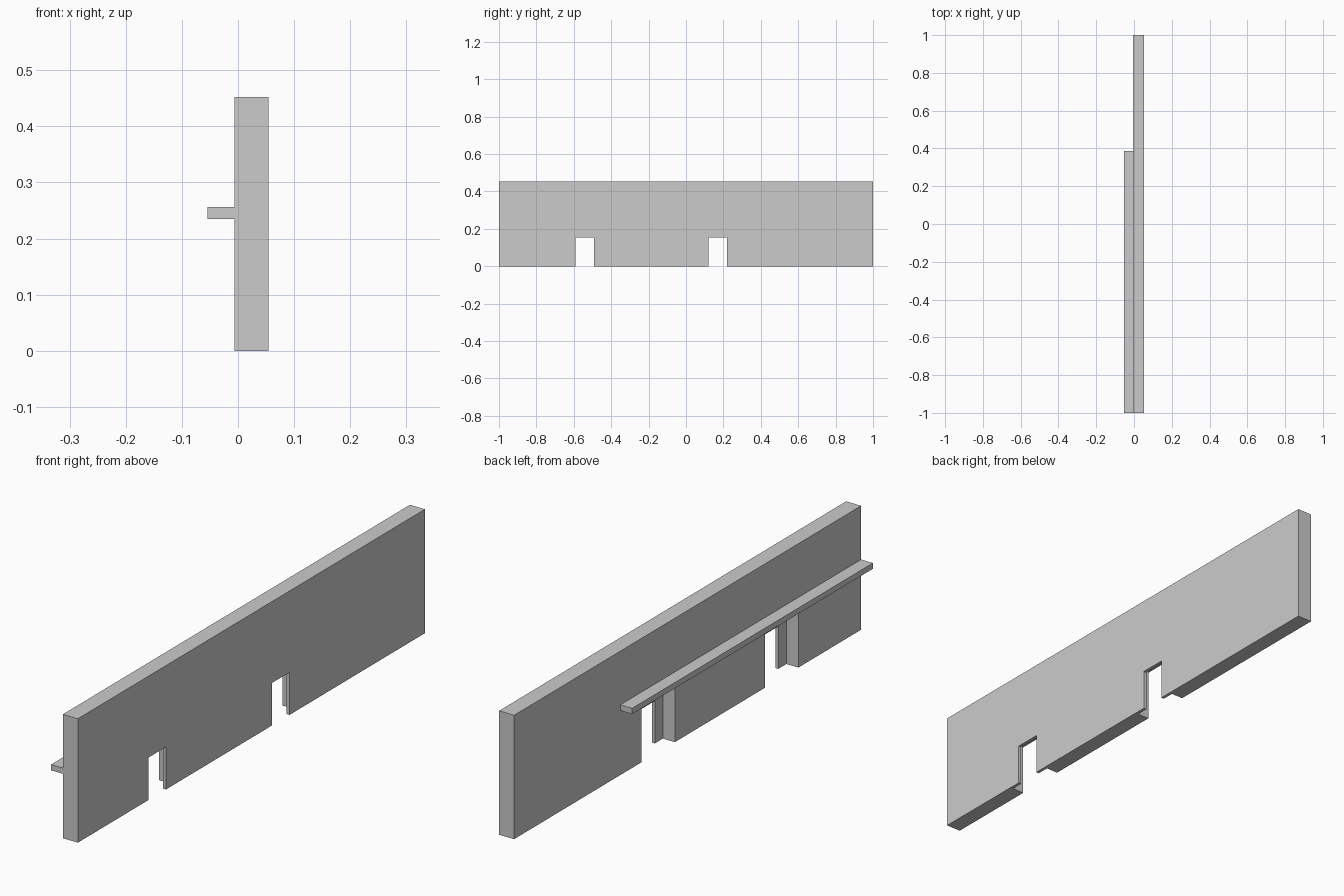
import bpy

if "Cube" in bpy.data.objects:
    bpy.data.objects.remove(bpy.data.objects["Cube"])


def box(name, x, y, z):
    """Box spanning the given (min, max) ranges."""
    bpy.ops.mesh.primitive_cube_add(size=1, location=[sum(r) / 2 for r in (x, y, z)])
    obj = bpy.context.object
    obj.name = name
    obj.scale = [r[1] - r[0] for r in (x, y, z)]
    bpy.ops.object.transform_apply(location=False, rotation=False, scale=True)
    return obj


def cut(target, x, y, z):
    """Subtract a box from the target and remove the cutter."""
    cutter = box("cutter", x, y, z)
    cutter.hide_render = True
    mod = target.modifiers.new("cut", 'BOOLEAN')
    mod.operation = 'DIFFERENCE'
    mod.solver = 'EXACT'
    mod.object = cutter
    bpy.context.view_layer.objects.active = target
    bpy.ops.object.modifier_apply(modifier=mod.name)
    bpy.data.objects.remove(cutter)


BACK, FRONT = -0.0065, 0.054   # wall faces
LIP = 0.042                    # start of the thin lip around each opening

# Long upright wall panel
wall = box("wall_panel", (BACK, FRONT), (-1, 1), (0, 0.452))

# Two openings: wide recess in the back, narrower slot through the face
for yc in (-0.542, 0.17):
    cut(wall, (-0.1, LIP), (yc - 0.0965, yc + 0.0965), (-0.1, 0.203))
    cut(wall, (-0.1, 0.1), (yc - 0.05, yc + 0.05), (-0.1, 0.155))

# Narrow ledge along the back, stopping short of one end
box("back_ledge", (-0.054, BACK), (-1, 0.387), (0.235, 0.256))
